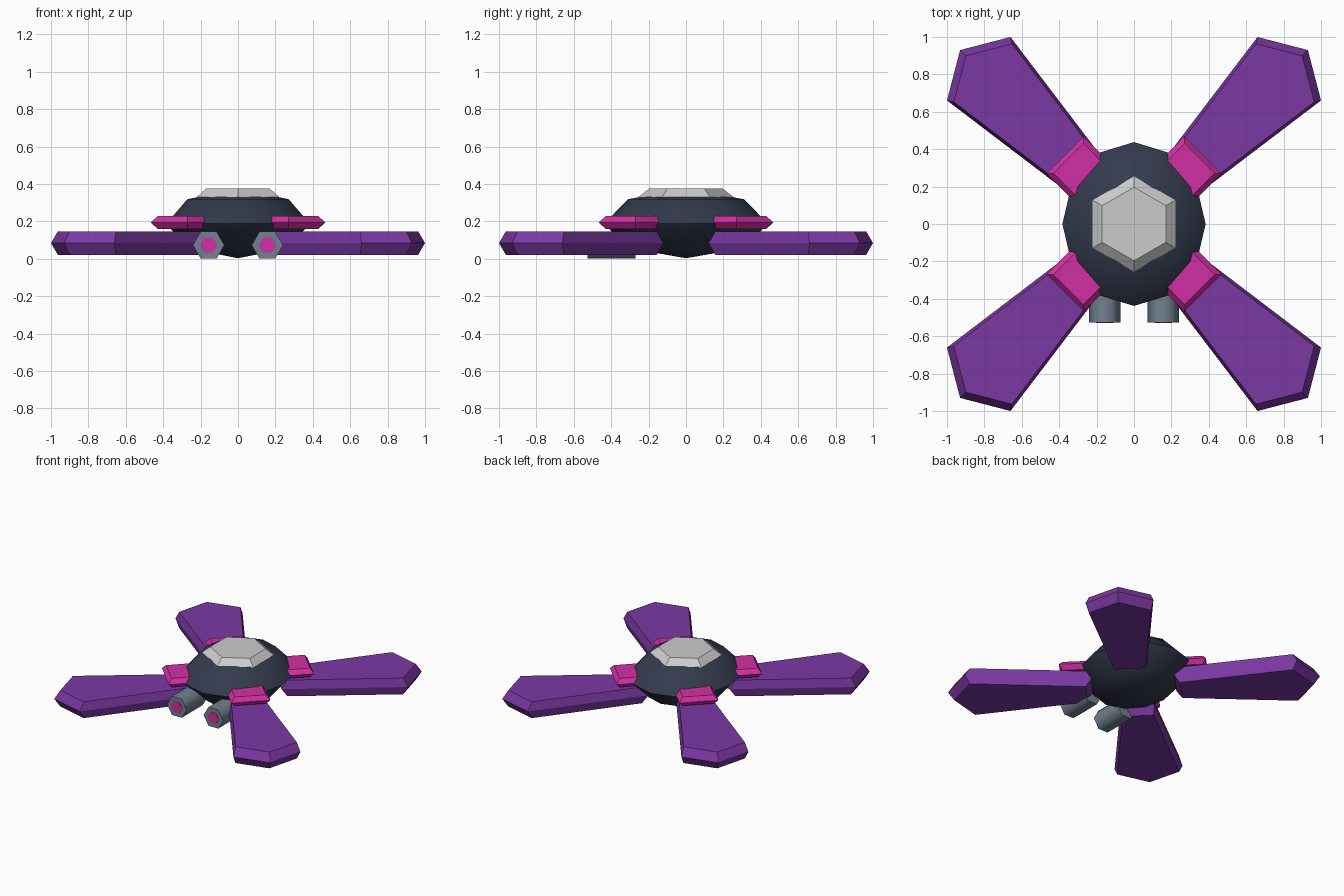
import bpy, bmesh, math
from mathutils import Matrix, Vector

if "Cube" in bpy.data.objects:
    bpy.data.objects.remove(bpy.data.objects["Cube"])


def material(name, rgb):
    m = bpy.data.materials.new(name)
    m.diffuse_color = (*rgb, 1)
    m.use_nodes = True
    m.node_tree.nodes["Principled BSDF"].inputs["Base Color"].default_value = m.diffuse_color
    return m


DARK = material("dark_hull", (0.033, 0.043, 0.075))
PURPLE = material("purple", (0.2, 0.04, 0.37))
PINK = material("pink", (0.65, 0.03, 0.37))
STEEL = material("steel", (0.17, 0.22, 0.28))
PALE = material("pale", (0.75, 0.75, 0.76))


def finish(bm, name, mat, smooth_angle=None):
    bmesh.ops.recalc_face_normals(bm, faces=bm.faces)
    me = bpy.data.meshes.new(name)
    bm.to_mesh(me)
    bm.free()
    me.materials.append(mat)
    ob = bpy.data.objects.new(name, me)
    bpy.context.collection.objects.link(ob)
    if smooth_angle:
        bpy.ops.object.select_all(action='DESELECT')
        ob.select_set(True)
        bpy.context.view_layer.objects.active = ob
        bpy.ops.object.shade_smooth_by_angle(angle=math.radians(smooth_angle))
    return ob


def bevelled_plate(name, outline, z_mid, half, scale, mat, angle=0.0):
    """Flat plate: outline at mid height, shrunk towards its top and bottom faces."""
    bm = bmesh.new()
    xs = [p[0] for p in outline]
    centre = Vector(((min(xs) + max(xs)) / 2, 0))
    rings = []
    for dz, s in ((-half, scale), (0, 1), (half, scale)):
        pts = [centre + (Vector(p) - centre) * s for p in outline]
        rings.append([bm.verts.new((p.x, p.y, z_mid + dz)) for p in pts])
    n = len(outline)
    for a, b in zip(rings, rings[1:]):
        for i in range(n):
            j = (i + 1) % n
            bm.faces.new((a[i], a[j], b[j], b[i]))
    bm.faces.new(rings[0])
    bm.faces.new(rings[-1])
    bm.transform(Matrix.Rotation(angle, 4, 'Z'))
    return finish(bm, name, mat)


# Hull: squashed low-poly sphere
bm = bmesh.new()
bmesh.ops.create_uvsphere(bm, u_segments=12, v_segments=4, radius=1)
bm.transform(Matrix.Translation((0, 0, 0.188)) @ Matrix.Diagonal((0.383, 0.438, 0.185, 1)))
finish(bm, "hull", DARK, 60)

# Canopy: bevelled hexagon on top
hexagon = [(0.255 * math.sin(i * math.pi / 3), 0.255 * math.cos(i * math.pi / 3)) for i in range(6)]
bevelled_plate("canopy", hexagon, 0.33, 0.045, 0.77, PALE)

# Four diagonal wings with a clamp over each root
wing = [(0.29, -0.12), (1.174, -0.24), (1.315, 0), (1.174, 0.24), (0.29, 0.12)]
clamp = [(0.28, -0.14), (0.52, -0.14), (0.52, 0.14), (0.28, 0.14)]
for i, corner in enumerate(("back_right", "back_left", "front_left", "front_right")):
    a = math.radians(45 + 90 * i)
    bevelled_plate("wing_" + corner, wing, 0.084, 0.063, 0.915, PURPLE, a)
    bevelled_plate("wing_clamp_" + corner, clamp, 0.194, 0.034, 0.8, PINK, a)


def hex_rod(name, x, y0, y1, radius, mat, smooth_angle=None):
    bm = bmesh.new()
    bmesh.ops.create_cone(bm, cap_ends=True, segments=6, radius1=radius, radius2=radius, depth=y1 - y0)
    bm.transform(Matrix.Translation((x, (y0 + y1) / 2, 0.073))
                 @ Matrix.Rotation(math.pi / 2, 4, 'X') @ Matrix.Rotation(math.pi / 6, 4, 'Z'))
    # keep hexagon corners pointing sideways
    if max(v.co.z for v in bm.verts) - 0.073 > radius * 0.95:
        bm.transform(Matrix.Translation((x, 0, 0.073)) @ Matrix.Rotation(math.pi / 6, 4, 'Y')
                     @ Matrix.Translation((-x, 0, -0.073)))
    finish(bm, name, mat, smooth_angle)


# Twin front barrels with glowing muzzles
for side, x in (("left", -0.157), ("right", 0.157)):
    hex_rod("barrel_" + side, x, -0.527, -0.27, 0.084, STEEL, 65)
    hex_rod("muzzle_" + side, x, -0.53, -0.50, 0.047, PINK)
